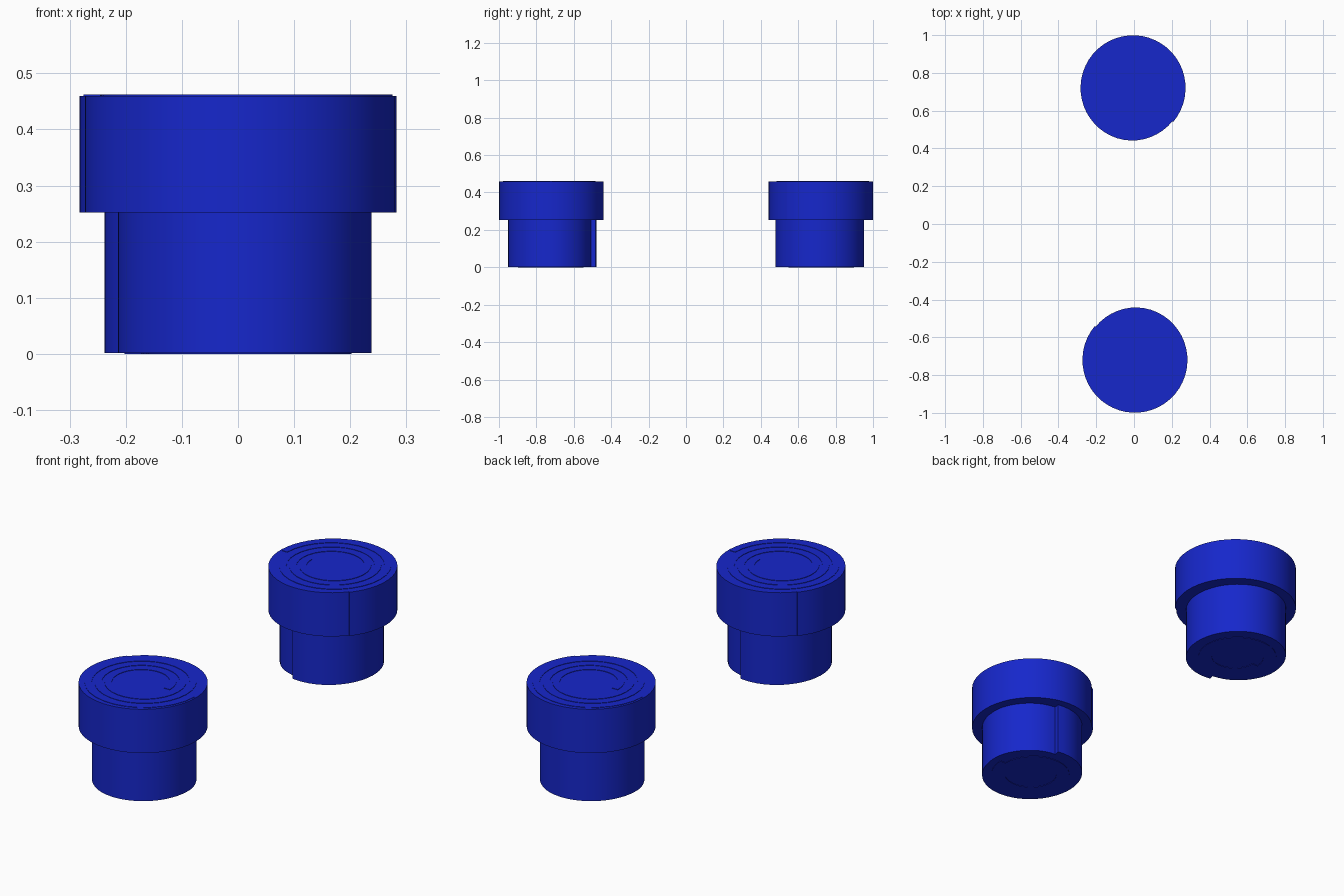
import bpy, bmesh, math

if "Cube" in bpy.data.objects:
    bpy.data.objects.remove(bpy.data.objects["Cube"])

blue = bpy.data.materials.new("blue")
blue.diffuse_color = (0.008, 0.02, 0.6, 1)
blue.use_nodes = True
blue.node_tree.nodes["Principled BSDF"].inputs["Base Color"].default_value = blue.diffuse_color


def finish(bm, name):
    bmesh.ops.recalc_face_normals(bm, faces=bm.faces)
    me = bpy.data.meshes.new(name)
    bm.to_mesh(me)
    bm.free()
    ob = bpy.data.objects.new(name, me)
    bpy.context.collection.objects.link(ob)
    me.materials.append(blue)
    bpy.ops.object.select_all(action='DESELECT')
    ob.select_set(True)
    bpy.context.view_layer.objects.active = ob
    bpy.ops.object.shade_smooth_by_angle(angle=math.radians(30))


def prism(name, outline, z0, z1):
    bm = bmesh.new()
    face = bm.faces.new([bm.verts.new((x, y, z0)) for x, y in outline])
    ext = bmesh.ops.extrude_face_region(bm, geom=[face], use_keep_orig=True)
    for v in ext["geom"]:
        if isinstance(v, bmesh.types.BMVert):
            v.co.z = z1
    finish(bm, name)


def wound(cx, cy, rx, ry, start, span, drop, turn, n=48):
    """Round outline whose outer layer tapers off over 'span' and ends in a step."""
    pts = []
    for i in range(n + 1):
        a = 360 * i / n                    # measured from the step
        t = max(0, (a - (360 - span)) / span)
        k = 1 - drop * t
        b = math.radians(start + a)
        x, y = cx + rx * k * math.cos(b), cy + ry * k * math.sin(b)
        pts.append((x * turn, y * turn))
    return pts


def coil(name, cx, cy, r0, r1, turns, z0, z1, turn, n=30):
    """Thin spiral edge of the rolled strip."""
    bm = bmesh.new()
    rows = []
    total = int(turns * n)
    for i in range(total + 1):
        a = 2 * math.pi * i / n
        r = r0 + (r1 - r0) * i / total
        row = []
        for w, z in ((0, z0), (0, z1), (0.03, z1), (0.03, z0)):
            row.append(bm.verts.new((turn * (cx + (r + w) * math.cos(a)),
                                     turn * (cy + (r + w) * math.sin(a)), z)))
        rows.append(row)
    for p, q in zip(rows, rows[1:]):
        for j in range(4):
            bm.faces.new((p[j], p[(j + 1) % 4], q[(j + 1) % 4], q[j]))
    bm.faces.new(rows[0])
    bm.faces.new(rows[-1])
    finish(bm, name)


# The rear plug is the front plug turned half way round
for side, turn in (("front", 1), ("rear", -1)):
    # Narrow shaft with the tapering end of its outer layer
    prism(side + "_shaft", wound(0.012, -0.715, 0.226, 0.236, 80, 70, 0.11, turn), 0.002, 0.26)
    # Wide head
    prism(side + "_head", wound(0.005, -0.72, 0.278, 0.279, 140, 60, 0.02, turn), 0.252, 0.460)
    # Rolled layers showing on both ends
    coil(side + "_head_coil", 0.005, -0.72, 0.11, 0.24, 3, 0.45, 0.462, turn)
    coil(side + "_shaft_coil", 0.012, -0.715, 0.10, 0.16, 2, 0.0, 0.01, turn)
